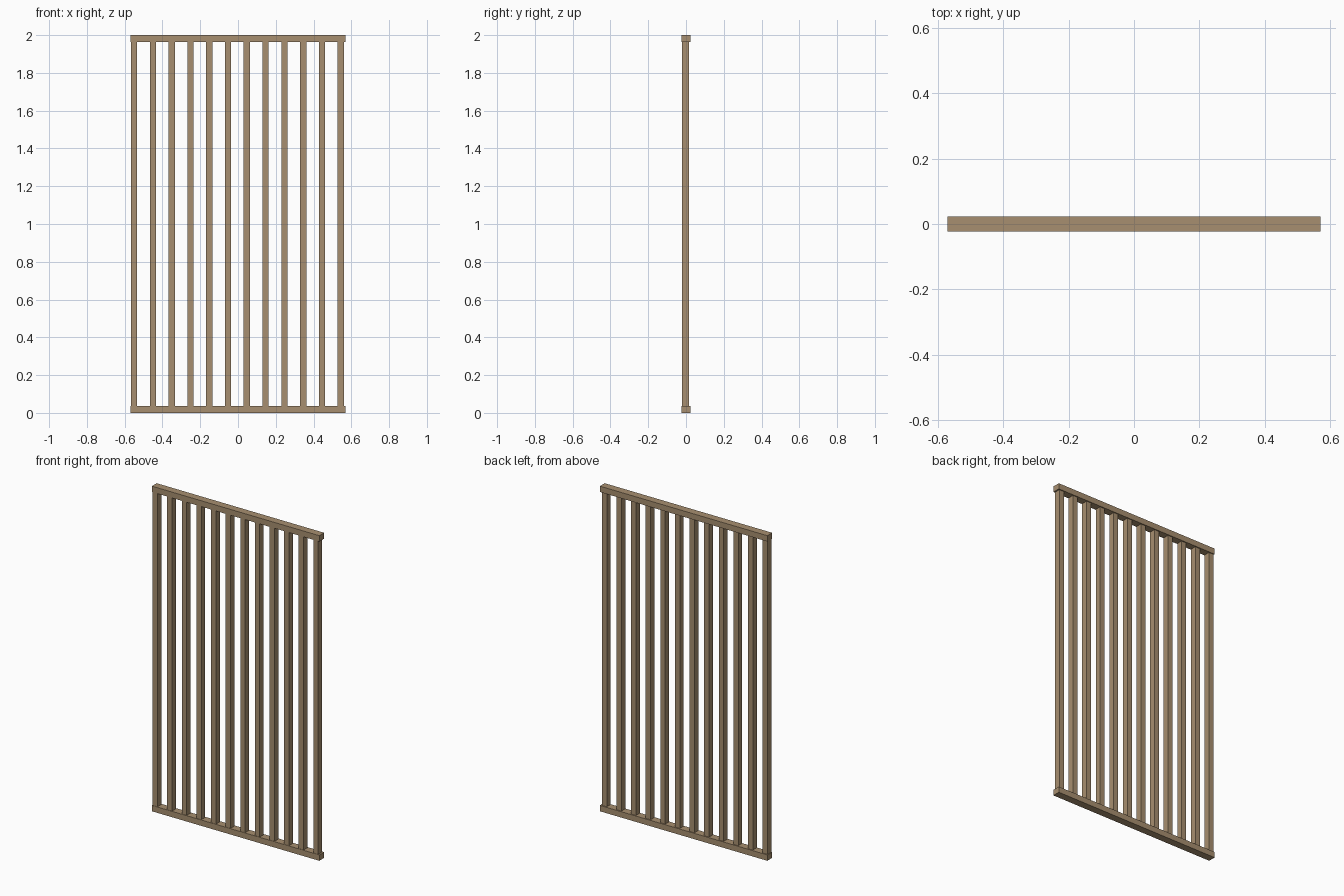
import bpy

cube = bpy.data.objects.get("Cube")
if cube:
    bpy.data.objects.remove(cube, do_unlink=True)

# Single wood colour
wood = bpy.data.materials.new("tan wood")
wood.use_nodes = True
colour = (0.39, 0.275, 0.16, 1)
wood.diffuse_color = colour
bsdf = next(n for n in wood.node_tree.nodes if n.type == 'BSDF_PRINCIPLED')
bsdf.inputs["Base Color"].default_value = colour


def box(name, low, high):
    """Axis-aligned beam between two corners."""
    centre = [(a + b) / 2 for a, b in zip(low, high)]
    bpy.ops.mesh.primitive_cube_add(size=1, location=centre)
    obj = bpy.context.object
    obj.name = name
    for v in obj.data.vertices:
        v.co = [c * (b - a) for c, a, b in zip(v.co, low, high)]
    obj.data.materials.append(wood)
    return obj


HALF_LENGTH, HALF_DEPTH, RAIL = 0.57, 0.0235, 0.036
BAR_COUNT, BAR_WIDTH = 12, 0.033
FIRST, LAST = -0.55, 0.544

# Horizontal rails
for name, z in (("bottom_rail", 0), ("top_rail", 2 - RAIL)):
    box(name, (-HALF_LENGTH, -HALF_DEPTH, z), (HALF_LENGTH, HALF_DEPTH, z + RAIL))

# Evenly spaced upright bars between the rails
for i in range(BAR_COUNT):
    x = FIRST + (LAST - FIRST) * i / (BAR_COUNT - 1)
    box(f"upright_bar_{i + 1}",
        (x - BAR_WIDTH / 2, -0.021, RAIL),
        (x + BAR_WIDTH / 2, 0.017, 2 - RAIL))
